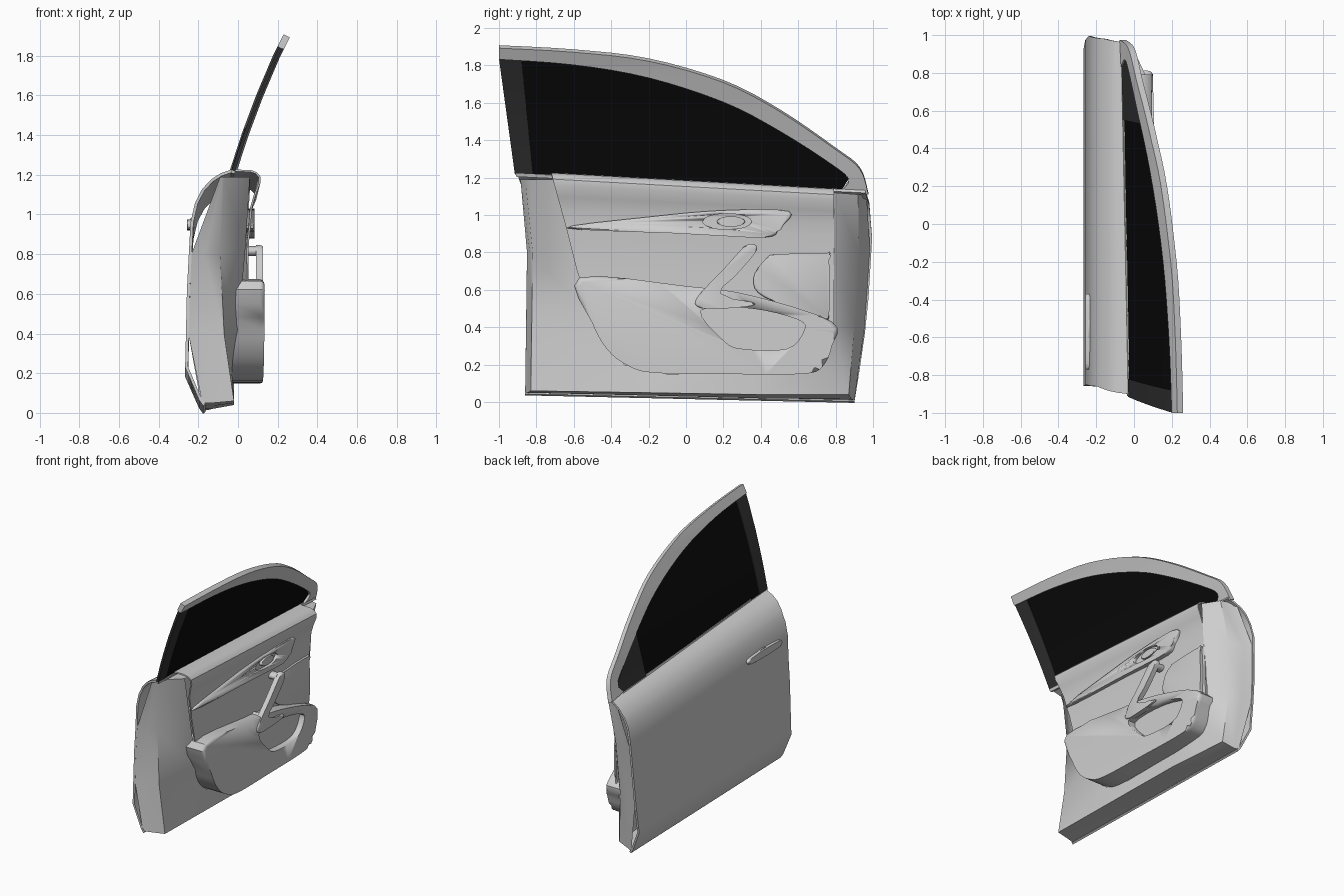
import bpy, bmesh, math
from mathutils import Vector

cube = bpy.data.objects.get("Cube")
if cube:
    bpy.data.objects.remove(cube)


def material(name, v):
    m = bpy.data.materials.new(name)
    m.use_nodes = True
    m.diffuse_color = (v, v, v, 1)
    m.node_tree.nodes["Principled BSDF"].inputs["Base Color"].default_value = (v, v, v, 1)
    return m


GREY = material("light grey", 0.62)
BLACK = material("glass black", 0.003)
DARK = material("dark grey", 0.03)


def interp(table, t):
    for (a, va), (b, vb) in zip(table, table[1:]):
        if t <= b:
            return va + (vb - va) * max(0, (t - a) / (b - a))
    return table[-1][1]


def smooth(pts, steps=4, closed=False):
    """Rounded path through a few points."""
    n, out = len(pts), []
    get = lambda i: Vector(pts[i % n] if closed else pts[min(max(i, 0), n - 1)])
    for i in range(n if closed else n - 1):
        p, q, r, s = (get(i + k) for k in (-1, 0, 1, 2))
        for k in range(steps):
            t = k / steps
            out.append(q + (r - p) * t / 2 + (p * 2 - q * 5 + r * 4 - s) * t * t / 2
                       + (q * 3 - p - r * 3 + s) * t ** 3 / 2)
    return out if closed else out + [get(n - 1)]


def finish(name, bm, mat, mods=(), angle=35):
    bmesh.ops.recalc_face_normals(bm, faces=bm.faces)
    me = bpy.data.meshes.new(name)
    bm.to_mesh(me)
    bm.free()
    ob = bpy.data.objects.new(name, me)
    bpy.context.collection.objects.link(ob)
    me.materials.append(mat)
    bpy.ops.object.select_all(action="DESELECT")
    ob.select_set(True)
    bpy.context.view_layer.objects.active = ob
    for kind, settings in mods:
        mod = ob.modifiers.new(kind.title(), kind)
        for key, value in settings.items():
            setattr(mod, key, value)
        bpy.ops.object.modifier_apply(modifier=mod.name)
    bpy.ops.object.shade_smooth_by_angle(angle=math.radians(angle))
    return ob


def loft(name, rows, mat, thick=0, closed=False, offset=0):
    bm = bmesh.new()
    grid = [[bm.verts.new(p) for p in row] for row in rows]
    n = len(rows[0])
    for a, b in zip(grid, grid[1:]):
        for i in range(n if closed else n - 1):
            j = (i + 1) % n
            bm.faces.new((a[i], a[j], b[j], b[i]))
    mods = [("SOLIDIFY", dict(thickness=thick, offset=offset))] if thick else []
    return finish(name, bm, mat, mods)


def panel(name, pts, x0, x1, bevel=0, mat=GREY, shear=0, steps=4):
    """Outline in the y-z plane, extruded along x and rounded on its inner rim."""
    bm = bmesh.new()
    line = smooth(pts, steps, True)
    back = [bm.verts.new((x0, *p)) for p in line]
    front = [bm.verts.new((x1 + shear * p[0], *p)) for p in line]
    bm.faces.new(back)
    rim = bm.faces.new(front)
    for i in range(len(line)):
        j = (i + 1) % len(line)
        bm.faces.new((back[i], back[j], front[j], front[i]))
    if bevel:
        bmesh.ops.bevel(bm, geom=list(rim.edges), offset=bevel, segments=4,
                        profile=0.5, affect="EDGES")
    return finish(name, bm, mat)


def cut(target, cutter):
    mod = target.modifiers.new("Cut", "BOOLEAN")
    mod.object, mod.operation, mod.solver = cutter, "DIFFERENCE", "EXACT"
    bpy.context.view_layer.objects.active = target
    bpy.ops.object.modifier_apply(modifier=mod.name)
    bpy.data.objects.remove(cutter)


def oval(y, z, ry, rz, n=12):
    return [(y + ry * math.cos(math.tau * i / n), z + rz * math.sin(math.tau * i / n))
            for i in range(n)]


# Outer skin: body profile swept between the rear and front door edges
PROFILE = [(0, -.17), (.03, -.19), (.2, -.26), (.23, -.258), (.6, -.25), (.95, -.232),
           (1.05, -.21), (1.12, -.175), (1.17, -.13), (1.2, -.085), (1.22, -.03)]
REAR = [(0, -.86), (.8, -.85), (1.1, -.86), (1.22, -.9)]
FRONT = [(0, .9), (.2, .93), (.5, .97), (.95, .995), (1.15, .98), (1.22, .96)]
skin_rows = []
for z in [p[0] for p in PROFILE[:3]] + [.23, .4, .6, .8, .95, 1.05, 1.09, 1.12, 1.15, 1.17, 1.2, 1.22]:
    a = Vector((interp(PROFILE, z), interp(REAR, z), .04 + z * 1.18 / 1.22))
    b = Vector((interp(PROFILE, z), interp(FRONT, z), z * 1.125 / 1.22))
    skin_rows.append([a.lerp(b, i / 12) for i in range(13)])
loft("outer_skin", skin_rows, GREY, .015)

# Inner metal shell: flange, jamb and sloping reveal up to the trim
flange = [(-.09, -.885, 1.19), (-.235, -.85, .8), (-.25, -.855, .4), (-.18, -.86, .05), (-.18, -.2, .035),
          (-.18, .4, .02), (-.18, .9, .01), (-.25, .955, .4), (-.235, .985, .8), (-.1, .965, 1.11)]
jamb = [(-.08, -.86, 1.19), (-.17, -.835, .8), (-.17, -.84, .4), (-.13, -.845, .05), (-.13, -.2, .035),
        (-.13, .4, .02), (-.15, .885, .015), (-.18, .935, .4), (-.18, .955, .8), (-.09, .945, 1.11)]
lip = [(-.07, -.83, 1.19), (-.09, -.82, .8), (-.07, -.825, .4), (-.02, -.83, .06), (-.02, -.2, .05),
       (-.02, .4, .04), (-.06, .87, .04), (-.09, .9, .4), (-.07, .925, .8), (0, .92, 1.11)]
reveal = [(.06, -.71, 1.19), (.035, -.605, .8), (0, -.49, .42), (-.03, -.33, .2), (-.03, -.1, .15),
          (-.03, .4, .15), (-.02, .73, .19), (.0, .785, .4), (.04, .79, .8), (.06, .79, 1.12)]
loft("inner_shell", [flange, jamb, lip, reveal], GREY, closed=True)

# Upper trim, with a shelf rolling over to the glass
TRIM = [(.4, .04), (.7, .045), (.86, .05), (.95, .06), (1.03, .065), (1.1, .085),
        (1.16, .108), (1.19, .108), (1.21, .09), (1.22, .06), (1.221, -.03)]
TRIM_REAR = [(.4, -.48), (.65, -.57), (.93, -.64), (1.22, -.72)]
trim_rows = []
for z, x in TRIM:
    a = Vector((x, interp(TRIM_REAR, z), z))
    b = Vector((x - .02, .79, z * 1.135 / 1.22))
    trim_rows.append([a.lerp(b, i / 10) for i in range(11)])
loft("upper_trim", trim_rows, GREY, .01)

# Lower trim with a storage pocket
lower = panel("lower_trim", [(-.57, .665), (-.5, .42), (-.42, .28), (-.32, .2), (-.18, .157), (.2, .15),
                             (.62, .15), (.73, .19), (.78, .3), (.78, .43), (.35, .57), (0, .62)],
              -.03, .12, .025, shear=-.026)
cut(lower, panel("pocket_cutter", [(.08, .49), (.2, .33), (.3, .285), (.54, .285), (.63, .38),
                                   (.6, .44), (.35, .5)], .06, .3))

# Trim band with door release
band = panel("trim_band", [(-.64, .93), (0, .9), (.42, .88), (.5, .93), (.55, 1.02), (.2, 1.025),
                           (-.2, .99)], .03, .082, .012)
cut(band, panel("release_cutter", oval(.22, .965, .13, .042), .06, .3))
panel("release_lever", oval(.24, .965, .075, .028), .05, .078, .008)

# Speaker panel
panel("speaker_panel", [(.36, .66), (.43, .77), (.5, .79), (.75, .795), (.765, .76), (.765, .47),
                        (.72, .46), (.42, .56)], .03, .053, .01)

# Slanted grab handle: bar, upper post and foot
panel("grab_bar", [(.06, .56), (.2, .71), (.3, .82), (.345, .845), (.38, .83), (.36, .785),
                   (.26, .67), (.17, .575), (.35, .535), (.35, .515), (.2, .5), (.07, .505)],
      .09, .126, .012)
panel("grab_post", oval(.335, .815, .035, .025), .03, .1)
panel("grab_foot", [(.07, .52), (.07, .56), (.13, .62), (.17, .575), (.33, .53), (.2, .51)], .03, .1)

# Window surfaces all follow one curved section
SECTION = [(1.1, -.065), (1.2, -.03), (1.4, .035), (1.6, .11), (1.8, .195), (1.9, .245)]


def window_sheet(name, low, high, mat, thick, shift=0, rows=8):
    low, high = smooth(low), smooth(high)
    sheet = []
    for r in range(rows + 1):
        line = [a.lerp(b, r / rows) for a, b in zip(low, high)]
        sheet.append([(interp(SECTION, p.y) + shift, p.x, p.y) for p in line])
    return loft(name, sheet, mat, thick)


INNER = [(-1, 1.84), (-.6, 1.81), (-.2, 1.74), (.2, 1.61), (.5, 1.455), (.78, 1.275), (.87, 1.195), (.83, 1.135)]
OUTER = [(-1, 1.9), (-.6, 1.878), (-.2, 1.83), (.2, 1.715), (.5, 1.56), (.8, 1.355), (.93, 1.25), (.975, 1.115)]
BELT = [(-.91, 1.22), (-.6, 1.205), (-.2, 1.185), (.2, 1.165), (.5, 1.15), (.78, 1.137), (.83, 1.135)]
window_sheet("window_frame", INNER, OUTER, GREY, .035, rows=4)
window_sheet("window_glass", BELT, INNER[:7], BLACK, .008)
window_sheet("belt_seal", [(y, z - .012) for y, z in BELT], [(y, z + .006) for y, z in BELT],
             GREY, .02, rows=1)

# Dark pillar strip on both faces and the outside front corner plate
window_sheet("pillar_strip", [(-.915, 1.22), (-.87, 1.22), (-.82, 1.22)],
             [(-1, 1.84), (-.94, 1.838), (-.88, 1.833)], DARK, .018)
window_sheet("corner_plate", [(.55, 1.148), (.7, 1.141), (.83, 1.135)],
             [(.53, 1.435), (.7, 1.328), (.87, 1.195)], DARK, .006, -.009)

# Outside handle: pull bar over a shallow cup
panel("handle_cup", oval(-.56, .93, .1, .05), -.225, -.243, .006)
panel("outer_handle", [(-.77, .945), (-.74, .925), (-.57, .92), (-.4, .925), (-.37, .945),
                       (-.4, .965), (-.57, .975), (-.74, .97)], -.225, -.256, .01)
